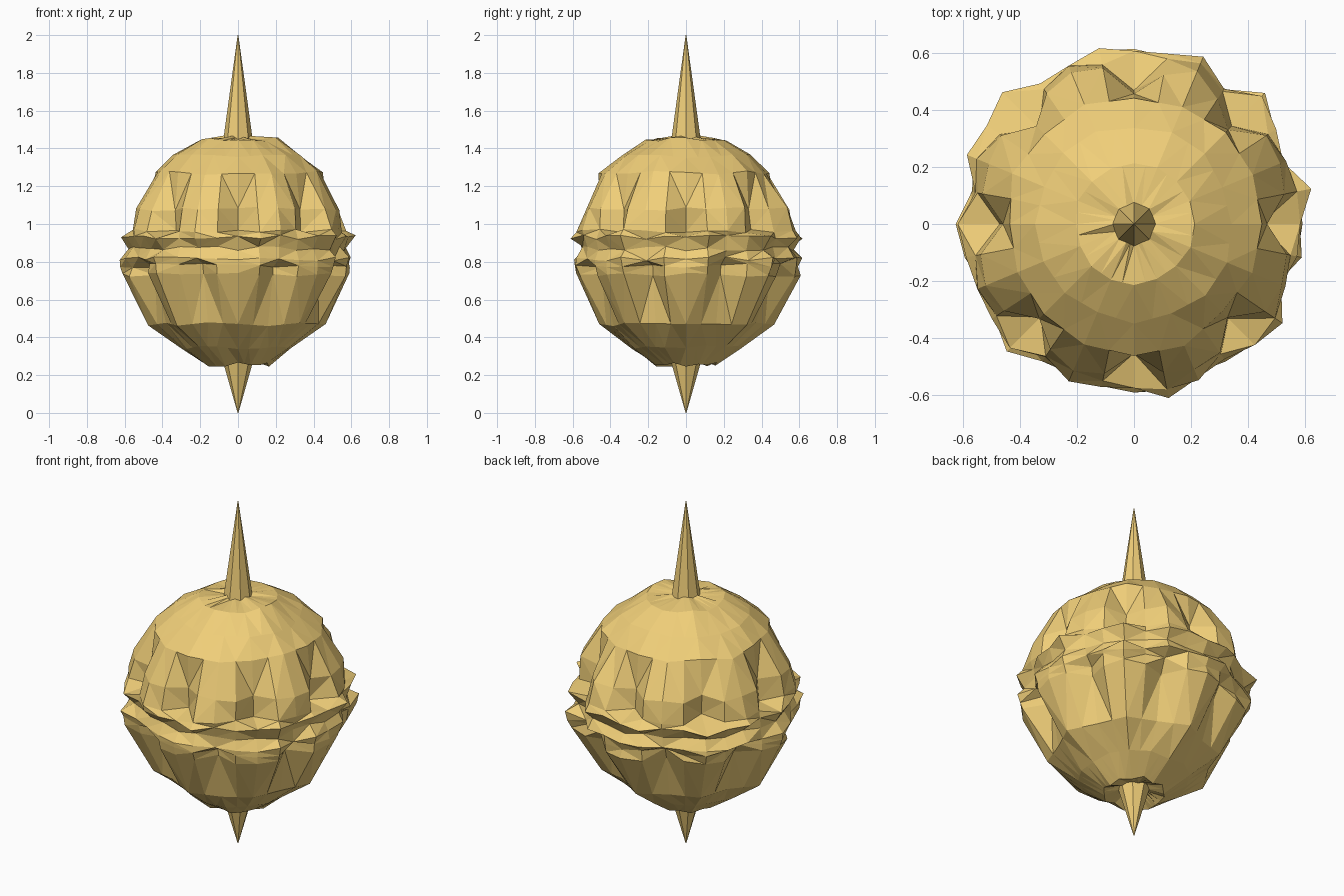
import bpy, bmesh, math, random
from mathutils import Vector

if "Cube" in bpy.data.objects:
    bpy.data.objects.remove(bpy.data.objects["Cube"])

random.seed(4)
N = 32

gold = bpy.data.materials.new("gold")
gold.diffuse_color = (0.87, 0.62, 0.19, 1)
gold.use_nodes = True
gold.node_tree.nodes["Principled BSDF"].inputs["Base Color"].default_value = gold.diffuse_color

# outward reach of the ragged waist band, one value per column from +x
BAND = [.61, .65, .60, .63, .67, .60, .67, .635, .625, .635, .63, .60, .66, .63, .65, .60,
        .65, .62, .62, .61, .65, .59, .61, .60, .60, .63, .61, .60, .63, .64, .58, .61]

# z, base radius, upper pit depth (at i%4==0), lower pit depth (at i%4==2), band weight, coarse
ROWS = [
    (0.29, 0.07, 0, 0, 0, True),
    (0.255, 0.16, 0, -0.01, 0, True),
    (0.35, 0.29, 0, 0.0, 0, True),
    (0.47, 0.445, -0.02, 0.03, 0, True),
    (0.73, 0.575, -0.02, 0.10, 0.3, False),
    (0.78, 0.585, -0.02, 0.09, 0.7, False),
    (0.815, 0.60, 0, 0.02, 0.9, False),
    (0.87, 0.565, 0, 0, 0.3, False),
    (0.93, 0.605, 0, 0, 1.0, False),
    (0.965, 0.575, 0.12, -0.02, 0.5, False),
    (1.08, 0.545, 0.075, -0.02, 0.1, False),
    (1.27, 0.45, 0.0, 0, 0, True),
    (1.36, 0.345, 0, 0, 0, True),
    (1.45, 0.21, 0, 0, 0, True),
    (1.46, 0.07, 0, 0, 0, True),
]


def finish(bm, name):
    bmesh.ops.triangulate(bm, faces=bm.faces[:])
    bmesh.ops.recalc_face_normals(bm, faces=bm.faces[:])
    me = bpy.data.meshes.new(name)
    bm.to_mesh(me)
    bm.free()
    me.materials.append(gold)
    ob = bpy.data.objects.new(name, me)
    bpy.context.collection.objects.link(ob)


def loft(bm, rings):
    vs = [[bm.verts.new(p) for p in ring] for ring in rings]
    for a, b in zip(vs, vs[1:]):
        n = len(a)
        for i in range(n):
            j = (i + 1) % n
            bm.faces.new((a[i], a[j], b[j], b[i]))
    bm.faces.new(vs[0][::-1])
    bm.faces.new(vs[-1])


# faceted bauble body with triangular pits above and below the band
rings = []
for z, r, up, low, w, coarse in ROWS:
    ring = []
    for i in range(N):
        a = math.tau * i / N
        rad = r + w * (BAND[i] - 0.625)
        rad -= up if i % 4 == 0 else 0
        rad -= low if i % 4 == 2 else 0
        rad += random.uniform(-0.015, 0.015) * min(1, r * 2)
        h = z + random.uniform(-0.012, 0.012)
        ring.append(Vector((rad * math.cos(a), rad * math.sin(a), h)))
    if coarse:
        for i in range(1, N, 2):
            ring[i] = (ring[i - 1] + ring[(i + 1) % N]) / 2
    rings.append(ring)
bm = bmesh.new()
loft(bm, rings)
finish(bm, "bauble_body")


# top and bottom spikes
def spike(name, base_z, tip_z, r, sides=8):
    bm = bmesh.new()
    circ = lambda rad, z: [Vector((rad * math.cos(math.tau * i / sides),
                                   rad * math.sin(math.tau * i / sides), z))
                           for i in range(sides)]
    loft(bm, [circ(r, base_z), circ(0.002, tip_z)])
    finish(bm, name)


spike("top_spike", 1.43, 2.0, 0.08)
spike("bottom_spike", 0.29, 0.0, 0.085)
